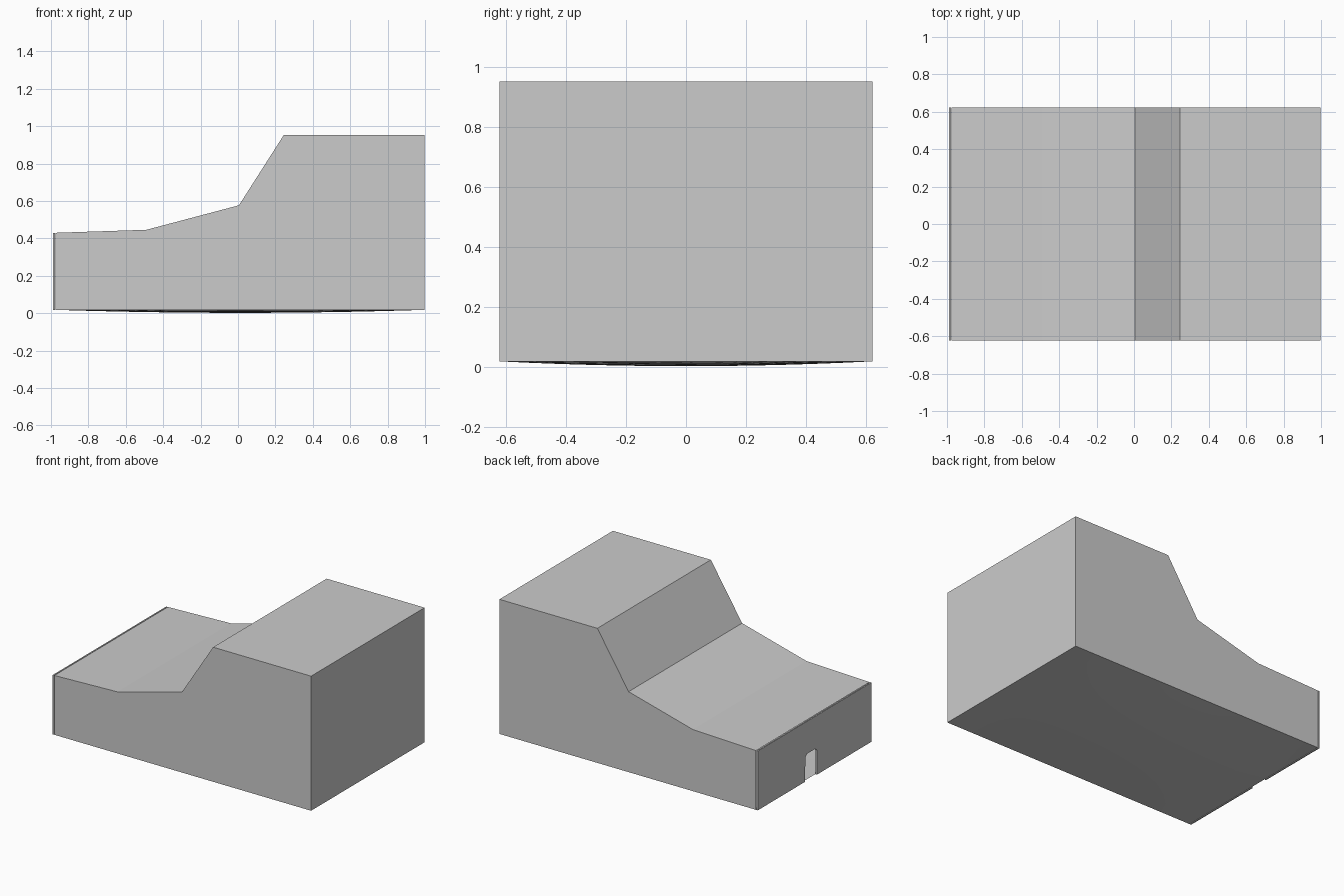
import bpy, bmesh

if "Cube" in bpy.data.objects:
    bpy.data.objects.remove(bpy.data.objects["Cube"])

HALF_W = 0.623
BACK = -0.975      # open end of the shell, covered by the end plate
BASE = 0.018


def finish(bm, name):
    bmesh.ops.recalc_face_normals(bm, faces=bm.faces)
    mesh = bpy.data.meshes.new(name)
    bm.to_mesh(mesh)
    bm.free()
    obj = bpy.data.objects.new(name, mesh)
    bpy.context.collection.objects.link(obj)
    return obj


# Body shell: stepped profile swept across the width, open at the low end
profile = [(BACK, BASE), (BACK, 0.43), (-0.49, 0.446), (0.005, 0.577),
           (0.245, 0.953), (0.998, 0.953), (0.998, BASE)]
bm = bmesh.new()
rings = [[bm.verts.new((x, y, z)) for x, z in profile] for y in (-HALF_W, HALF_W)]
for ring in rings:
    bm.faces.new(ring)
for i in range(1, len(profile) - 1):
    bm.faces.new((rings[0][i], rings[0][i + 1], rings[1][i + 1], rings[1][i]))
finish(bm, "body_shell")

# Floor: shallow dome bulging down to the ground
bm = bmesh.new()
bmesh.ops.create_grid(bm, x_segments=16, y_segments=12, size=1)
mid, half = (0.998 + BACK) / 2, (0.998 - BACK) / 2
for v in bm.verts:
    u, w = v.co.x, v.co.y
    v.co = (mid + u * half, w * HALF_W, BASE - 0.016 * (1 - u * u) * (1 - w * w))
floor = finish(bm, "floor")
for p in floor.data.polygons:
    p.use_smooth = True

# End plate: thin panel with a small doorway open at the bottom
outline = [(-HALF_W, BASE), (-0.025, BASE), (-0.025, 0.19), (-0.005, 0.205),
           (0.08, 0.205), (0.1, 0.19), (0.105, BASE), (HALF_W, BASE),
           (HALF_W, 0.43), (-HALF_W, 0.43)]
bm = bmesh.new()
face = bm.faces.new([bm.verts.new((-0.988, y, z)) for y, z in outline])
new = bmesh.ops.extrude_face_region(bm, geom=[face])["geom"]
bmesh.ops.translate(bm, vec=(0.009, 0, 0),
                    verts=[g for g in new if isinstance(g, bmesh.types.BMVert)])
finish(bm, "end_plate")
